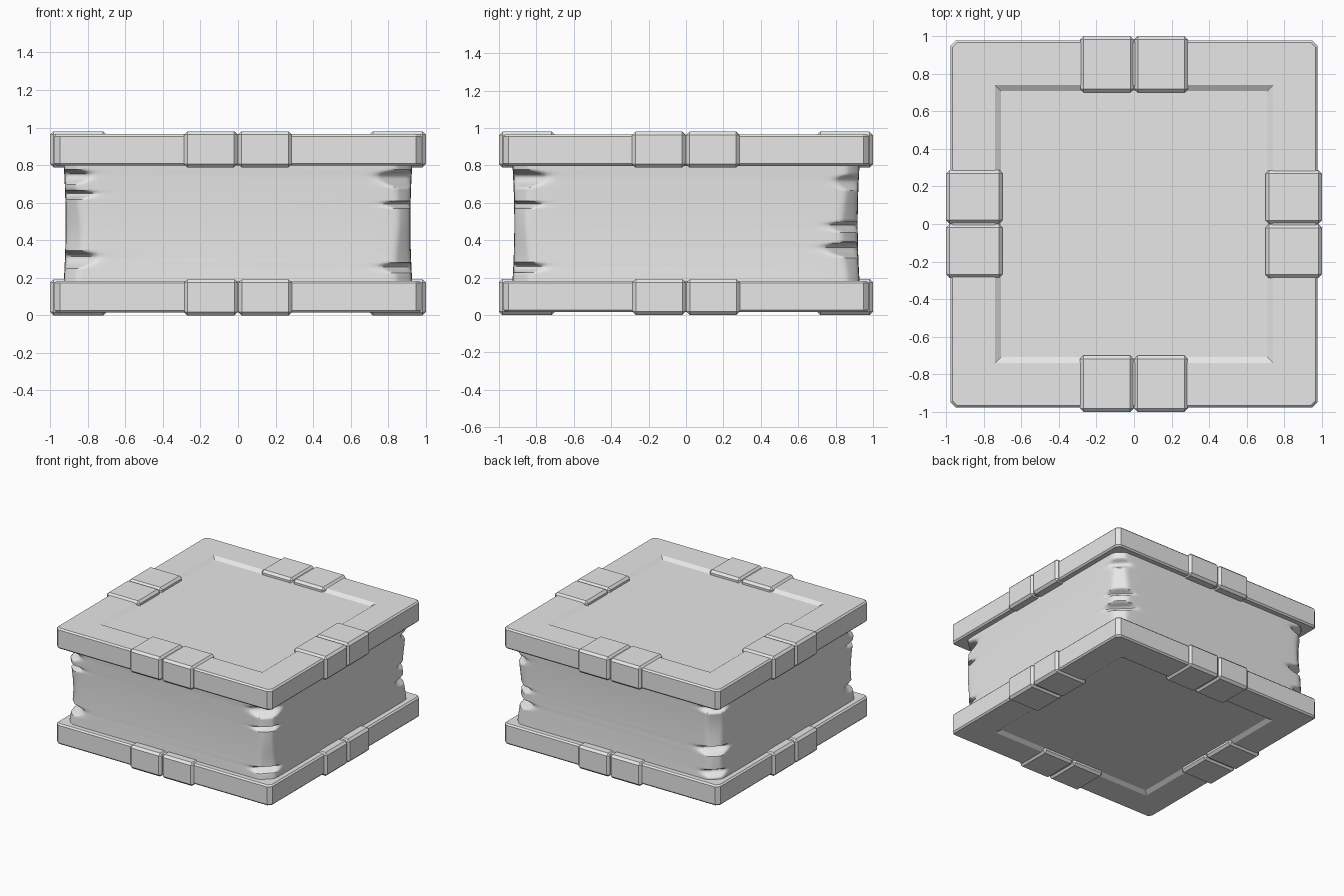
import bpy, bmesh, math
from mathutils import Matrix, Vector

if "Cube" in bpy.data.objects:
    bpy.data.objects.remove(bpy.data.objects["Cube"])

MID = 0.49  # mid height, the top and bottom halves mirror about it

stone = bpy.data.materials.new("grey stone")
stone.diffuse_color = (0.8, 0.8, 0.8, 1)
stone.use_nodes = True
stone.node_tree.nodes["Principled BSDF"].inputs["Base Color"].default_value = stone.diffuse_color


def finish(bm, name, smooth=None):
    bmesh.ops.recalc_face_normals(bm, faces=bm.faces)
    mesh = bpy.data.meshes.new(name)
    bm.to_mesh(mesh)
    bm.free()
    mesh.materials.append(stone)
    ob = bpy.data.objects.new(name, mesh)
    bpy.context.collection.objects.link(ob)
    if smooth:
        bpy.context.view_layer.objects.active = ob
        ob.select_set(True)
        bpy.ops.object.shade_smooth_by_angle(angle=math.radians(smooth))
        ob.select_set(False)
    return ob


def box(lo, hi):
    lo, hi = Vector(lo), Vector(hi)
    bm = bmesh.new()
    m = Matrix.Translation((lo + hi) / 2) @ Matrix.Diagonal((*(hi - lo), 1))
    bmesh.ops.create_cube(bm, size=1, matrix=m)
    return bm


def bevel(bm, edges, width):
    bmesh.ops.bevel(bm, geom=edges, offset=width, segments=1,
                    profile=0.5, affect='EDGES')


def place(bm, flip, turn=0):
    m = Matrix.Rotation(turn, 4, 'Z')
    if flip:
        m = m @ Matrix.Translation((0, 0, 2 * MID)) @ Matrix.Rotation(math.pi, 4, 'Y')
    bm.transform(m)


# Square slabs with a sunken panel on the outward face, and paired edge blocks
for flip, label in ((False, "upper"), (True, "lower")):
    bm = box((-0.978, -0.978, 0.797), (0.978, 0.978, 0.965))
    upright = [e for e in bm.edges
               if abs(e.verts[0].co.z - e.verts[1].co.z) > 0.1]
    bevel(bm, upright, 0.03)
    rims = [e for e in bm.edges
            if abs(e.verts[0].co.z - e.verts[1].co.z) < 0.01]
    bevel(bm, rims, 0.012)
    bm.normal_update()
    panel = max((f for f in bm.faces if f.normal.z > 0.9),
                key=lambda f: f.calc_area())
    bmesh.ops.inset_region(bm, faces=[panel], thickness=0.226, use_even_offset=True)
    bmesh.ops.inset_region(bm, faces=[panel], thickness=0.032, depth=-0.02,
                           use_even_offset=True)
    place(bm, flip)
    finish(bm, label + "_slab")

    for side in range(4):
        for n, x in enumerate((-0.288, 0.001)):
            bm = box((x, -1.0, 0.788), (x + 0.285, -0.70, 0.98))
            bevel(bm, bm.edges[:], 0.018)
            place(bm, flip, side * math.pi / 2)
            finish(bm, f"{label}_edge_block_{side}_{n}")

# Chips down each corner of the body: (height, depth, half height)
CHIPS = {
    (-1, -1): ((0.75, 0.08, 0.05), (0.65, 0.09, 0.03), (0.31, 0.09, 0.06)),
    (1, -1): ((0.74, 0.10, 0.06), (0.595, 0.08, 0.025), (0.26, 0.08, 0.035)),
    (1, 1): ((0.72, 0.06, 0.05), (0.48, 0.07, 0.035), (0.36, 0.10, 0.05)),
    (-1, 1): ((0.76, 0.08, 0.04), (0.42, 0.11, 0.05), (0.24, 0.07, 0.04)),
}


def corner_cut(corner, z):
    cut = 0.075 + 0.012 * math.sin(11 * z + corner[0] + 2 * corner[1])
    for height, depth, half in CHIPS[corner]:
        d = (z - height) / half
        d = d * 1.8 if d > 0 else d      # steeper upper lip
        cut += depth * max(0, 1 - d * d)
    return cut


# Body: a square section with worn, chipped corners
bm = bmesh.new()
steps = [0, 0.015, 0.03, 0.045, 0.06, 0.08, 0.1, 0.12, 0.15, 0.18, 0.22, 0.26]
ROWS = 80
rings = []
for r in range(ROWS + 1):
    z = 0.17 + 0.64 * r / ROWS
    a = 0.918 + 0.010 * ((z - MID) / 0.31) ** 2
    ring = []
    for sx, sy in ((-1, -1), (1, -1), (1, 1), (-1, 1)):
        limit = 2 * a - corner_cut((sx, sy), z)
        along_x = [(a - t, a) for t in reversed(steps)]
        along_y = [(a, a - t) for t in steps[1:]]
        path = along_x + along_y
        if sx * sy < 0:
            path = path
        else:
            path = path[::-1]
        for px, py in path:
            over = px + py - limit
            # soft clamp rounds the edge of the cut
            push = 0.5 * (over + math.sqrt(over * over + 0.0004)) / 2
            if over < -0.1:
                push = 0
            ring.append(bm.verts.new((sx * (px - push), sy * (py - push), z)))
    rings.append(ring)
for low, high in zip(rings, rings[1:]):
    for i in range(len(low)):
        j = (i + 1) % len(low)
        bm.faces.new((low[i], low[j], high[j], high[i]))
bm.faces.new(rings[0])
bm.faces.new(rings[-1])
finish(bm, "worn_body", 40)
